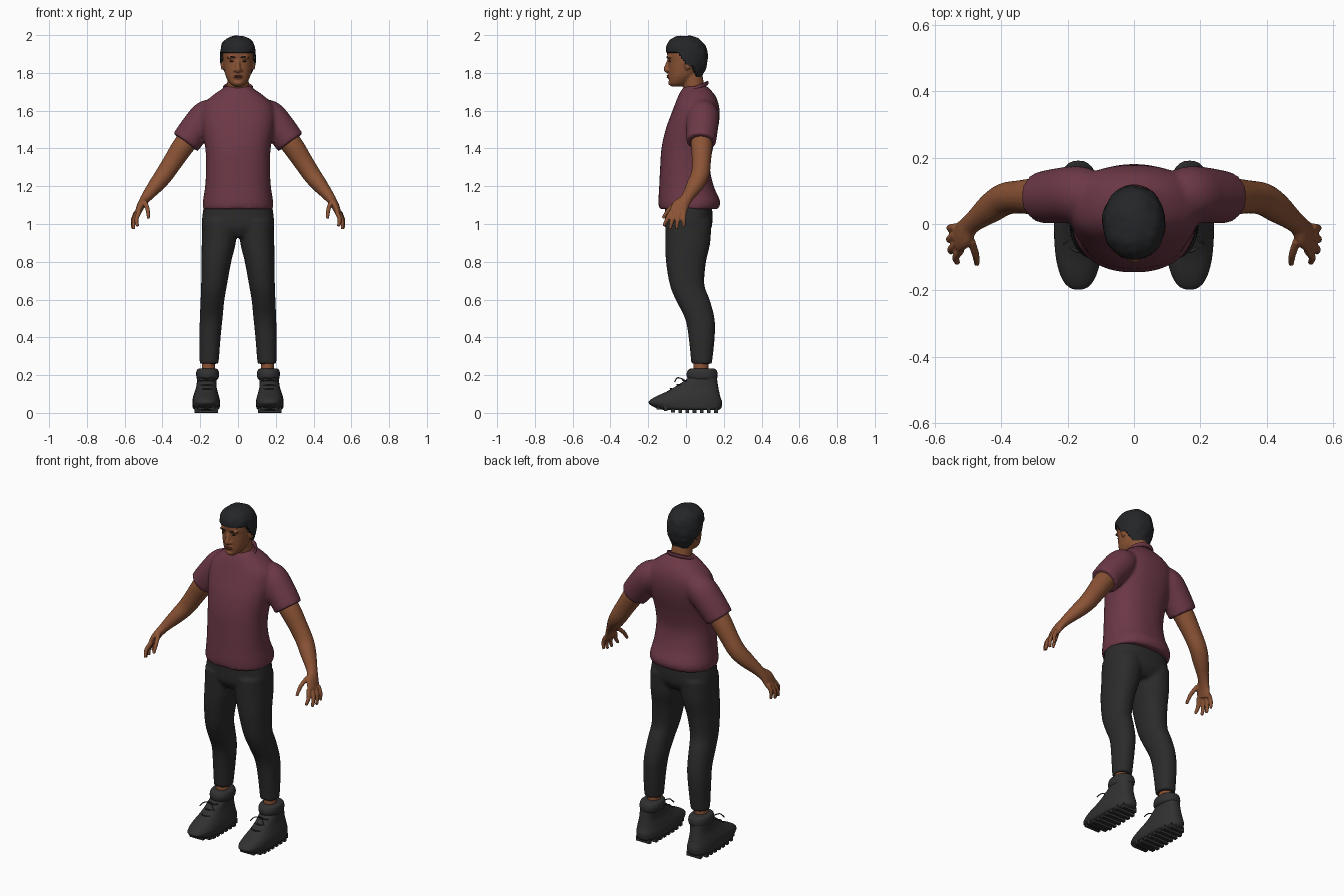
import bpy, bmesh, math, random
from mathutils import Vector, Matrix

random.seed(4)


def material(name, col):
    m = bpy.data.materials.new(name)
    m.diffuse_color = (*col, 1)
    return m


SKIN = material("brown skin", (0.26, 0.088, 0.036))
SHIRT = material("maroon cloth", (0.150, 0.040, 0.062))
TROUSER = material("charcoal cloth", (0.024, 0.024, 0.025))
BOOT = material("dark leather", (0.031, 0.031, 0.032))
HAIR = material("black hair", (0.018, 0.019, 0.021))
LIP = material("lip brown", (0.17, 0.05, 0.03))
EYE = material("dark eye", (0.03, 0.015, 0.01))


def catmull(rows, sub):
    """Smoothly interpolate a list of number tuples."""
    out = []
    for i in range(len(rows) - 1):
        a, b, c, d = (rows[max(0, min(len(rows) - 1, i + k))] for k in (-1, 0, 1, 2))
        for s in range(sub):
            t = s / sub
            out.append([0.5 * (2 * q + (r - p) * t + (2 * p - 5 * q + 4 * r - w) * t * t
                               + (3 * q - p - 3 * r + w) * t ** 3)
                        for p, q, r, w in zip(a, b, c, d)])
    return out + [list(rows[-1])]


def skin_rings(bm, rings):
    loops = [[bm.verts.new(p) for p in r] for r in rings]
    n = len(loops[0])
    for a, b in zip(loops, loops[1:]):
        for i in range(n):
            bm.faces.new((a[i], a[(i + 1) % n], b[(i + 1) % n], b[i]))
    bm.faces.new(loops[0])
    bm.faces.new(loops[-1])


def stack(bm, rows, power=2.0, n=40, sub=4):
    """Level rings: (z, x min, x max, y front, y back)."""
    rings = []
    for z, x0, x1, y0, y1 in catmull(rows, sub):
        ring = []
        for i in range(n):
            c, s = math.cos(math.tau * i / n), math.sin(math.tau * i / n)
            ring.append(((x0 + x1) / 2 + (x1 - x0) / 2 * math.copysign(abs(c) ** (2 / power), c),
                         (y0 + y1) / 2 + (y1 - y0) / 2 * math.copysign(abs(s) ** (2 / power), s), z))
        rings.append(ring)
    skin_rings(bm, rings)


def limb(bm, rows, n=20, sub=4):
    """Rings across a path: (x, y, z, radius along y, radius across)."""
    rows = catmull(rows, sub)
    pts = [Vector(r[:3]) for r in rows]
    rings = []
    for i, r in enumerate(rows):
        t = (pts[min(i + 1, len(pts) - 1)] - pts[max(i - 1, 0)]).normalized()
        ref = Vector((0, 1, 0)) if abs(t.y) < 0.9 else Vector((0, 0, 1))
        u = (ref - t * ref.dot(t)).normalized()
        v = t.cross(u)
        rings.append([pts[i] + u * (r[3] * math.cos(math.tau * k / n))
                      + v * (r[4] * math.sin(math.tau * k / n)) for k in range(n)])
    skin_rings(bm, rings)


def ball(bm, c, r):
    m = Matrix.Translation(c) @ Matrix.Diagonal((*r, 1))
    bmesh.ops.create_uvsphere(bm, u_segments=24, v_segments=14, radius=1, matrix=m)


def finish(bm, name, mat, voxel=0, smooth=4, side=1):
    if side < 0:
        bmesh.ops.scale(bm, vec=(-1, 1, 1), verts=bm.verts)
    bmesh.ops.recalc_face_normals(bm, faces=bm.faces)
    me = bpy.data.meshes.new(name)
    bm.to_mesh(me)
    bm.free()
    me.materials.append(mat)
    ob = bpy.data.objects.new(name, me)
    bpy.context.collection.objects.link(ob)
    if voxel:
        m = ob.modifiers.new("merge", 'REMESH')
        m.mode, m.voxel_size, m.use_smooth_shade = 'VOXEL', voxel, True
        s = ob.modifiers.new("soften", 'SMOOTH')
        s.factor, s.iterations = 0.5, smooth
    else:
        bpy.context.view_layer.objects.active = ob
        ob.select_set(True)
        bpy.ops.object.shade_smooth_by_angle(angle=math.radians(50))
        ob.select_set(False)
    return ob


def mirrored(rows):
    return [(-r[0], *r[1:]) for r in rows]


def sym(rows):
    return [(z, -x, x, y0, y1) for z, x, y0, y1 in rows]


# Shirt: torso and two sleeves merged
bm = bmesh.new()
stack(bm, sym([(1.08, .187, -.142, .17), (1.12, .186, -.146, .181), (1.2, .174, -.142, .147),
               (1.3, .169, -.137, .127), (1.4, .173, -.13, .143), (1.5, .19, -.108, .168),
               (1.57, .197, -.083, .178), (1.63, .186, -.06, .174), (1.68, .135, -.04, .155),
               (1.715, .085, -.02, .125), (1.73, .065, 0, .11)]), 2.3)
sleeve = [(.09, .09, 1.61, .06, .055), (.16, .09, 1.575, .084, .084),
          (.22, .086, 1.51, .084, .083), (.278, .08, 1.432, .078, .08)]
limb(bm, sleeve, 28)
limb(bm, mirrored(sleeve), 28)
finish(bm, "shirt", SHIRT, 0.009)

# Collar band, tilted down to the front
bm = bmesh.new()
ring = []
for i in range(40):
    a = math.tau * i / 40
    ring.append(Vector((.074 * math.cos(a), .042 + .07 * math.sin(a), 1.715 + .03 * math.sin(a))))
loops = []
for p in ring:
    d = (p - Vector((0, .042, 1.715))).normalized()
    loops.append([bm.verts.new(p + d * .008 * math.cos(k * math.tau / 8)
                               + Vector((0, 0, .012 * math.sin(k * math.tau / 8)))) for k in range(8)])
for i in range(40):
    a, b = loops[i], loops[(i + 1) % 40]
    for k in range(8):
        bm.faces.new((a[k], a[(k + 1) % 8], b[(k + 1) % 8], b[k]))
finish(bm, "collar", SHIRT)

# Trousers: hips and two legs merged
bm = bmesh.new()
stack(bm, sym([(1.12, .175, -.11, .135), (1.05, .188, -.112, .14),
               (.98, .188, -.11, .135), (.93, .15, -.08, .10)]), 2.4)
leg = [(1.02, .0, .188, -.11, .135), (.9, .012, .192, -.109, .128), (.8, .036, .193, -.106, .106),
       (.68, .058, .195, -.086, .097), (.6, .072, .198, -.055, .125), (.5, .082, .202, -.005, .151),
       (.4, .092, .205, .014, .152), (.26, .103, .203, .028, .137)]
stack(bm, leg, 2.2)
stack(bm, [(z, -b, -a, c, d) for z, a, b, c, d in leg], 2.2)
finish(bm, "trousers", TROUSER, 0.009)

# Head with neck, nose, ears, brow and chin merged
bm = bmesh.new()
stack(bm, sym([(1.728, .022, -.078, -.02), (1.745, .043, -.088, .01), (1.78, .064, -.09, .05),
               (1.82, .074, -.093, .08), (1.86, .08, -.094, .095), (1.9, .083, -.1, .1),
               (1.94, .077, -.095, .09), (1.975, .05, -.06, .06)]), 2.2)
stack(bm, sym([(1.62, .09, -.02, .13), (1.69, .063, -.012, .108), (1.73, .058, -.015, .098),
               (1.80, .056, -.03, .085)]))
limb(bm, [(0, -.091, 1.868, .008, .009), (0, -.101, 1.838, .011, .011), (0, -.106, 1.816, .012, .015),
          (0, -.096, 1.805, .008, .012)], 16)
ball(bm, (0, -.08, 1.747), (.024, .015, .014))
ball(bm, (0, -.088, 1.782), (.026, .011, .016))
for s in (-1, 1):
    ball(bm, (s * .083, .008, 1.845), (.009, .018, .03))
    ball(bm, (s * .016, -.094, 1.814), (.009, .009, .008))
    ball(bm, (s * .032, -.088, 1.882), (.026, .012, .008))
finish(bm, "head", SKIN, 0.005, 3)

# Facial details
bm = bmesh.new()
ball(bm, (0, -.094, 1.785), (.024, .008, .004))
ball(bm, (0, -.094, 1.777), (.020, .008, .005))
finish(bm, "lips", LIP)
for s, side in ((1, "left"), (-1, "right")):
    bm = bmesh.new()
    ball(bm, (s * .032, -.086, 1.861), (.012, .006, .004))
    finish(bm, side + "_eye", EYE)
    bm = bmesh.new()
    limb(bm, [(s * .015, -.099, 1.88, .003, .003), (s * .035, -.097, 1.886, .004, .004),
              (s * .056, -.082, 1.879, .002, .002)], 8)
    finish(bm, side + "_eyebrow", HAIR)

# Hair: lumpy cap tucked inside the head below the hairline
bm = bmesh.new()
stack(bm, sym([(1.77, .06, -.03, .085), (1.80, .078, -.07, .094), (1.84, .091, -.095, .11),
               (1.88, .095, -.106, .116), (1.93, .092, -.108, .108), (1.96, .081, -.097, .09),
               (1.985, .056, -.068, .064), (1.997, .024, -.03, .026)]), 2.1, 72, 7)
lumps = [Vector((random.uniform(-.1, .1), random.uniform(-.11, .12), random.uniform(1.8, 2.0)))
         for _ in range(110)]
mid = Vector((0, .005, 1.89))
for v in bm.verts:
    y = v.co.y
    line = 1.908 if y < -.05 else 1.908 - (y + .05) * 1.4 if y < 0 else 1.838
    if y > .03:
        line = max(1.775, 1.838 - (y - .03) * 2.5)
    near = min((v.co - q).length for q in lumps)
    v.co = mid + (v.co - mid) * (.78 if v.co.z < line else 1.035 - min(near, .03) * 1.6)
finish(bm, "hair", HAIR)

# Arms and boots on each side
fingers = [((.522, -.078, 1.065), (.538, -.10, 1.025), (.532, -.118, .988)),
           ((.532, -.058, 1.06), (.552, -.075, 1.015), (.552, -.085, .972)),
           ((.538, -.034, 1.06), (.556, -.045, 1.015), (.556, -.05, .972)),
           ((.538, -.010, 1.065), (.555, -.012, 1.025), (.553, -.012, .985)),
           ((.492, -.05, 1.115), (.478, -.092, 1.075), (.474, -.122, 1.03))]
for s, side in ((1, "left"), (-1, "right")):
    bm = bmesh.new()
    limb(bm, [(.22, .085, 1.50, .055, .06), (.285, .083, 1.42, .057, .058),
              (.345, .082, 1.33, .05, .052), (.39, .075, 1.262, .049, .048),
              (.43, .05, 1.21, .046, .042), (.475, .015, 1.155, .034, .031),
              (.497, -.005, 1.125, .033, .025), (.515, -.03, 1.095, .045, .021),
              (.532, -.045, 1.055, .045, .016)])
    for f in fingers:
        limb(bm, [(*p, r, r) for p, r in zip(f, (.0125, .0115, .0085))], 12)
    finish(bm, side + "_arm", SKIN, 0.005, 2, s)

    bm = bmesh.new()
    stack(bm, [(.14, .12, .195, .035, .125), (.23, .122, .192, .04, .118), (.3, .12, .19, .04, .12)])
    finish(bm, side + "_ankle", SKIN, side=s)

    bm = bmesh.new()
    stack(bm, [(.014, .112, .225, -.11, .17), (.024, .099, .238, -.155, .186),
               (.045, .095, .241, -.192, .191), (.062, .095, .241, -.196, .19),
               (.085, .1, .238, -.163, .182), (.11, .107, .23, -.108, .176),
               (.14, .114, .221, -.055, .17), (.18, .114, .216, .005, .164),
               (.2, .115, .213, .015, .16)], 2.5)
    finish(bm, side + "_boot", BOOT, side=s)

    bm = bmesh.new()
    stack(bm, [(.172, .122, .203, .03, .145), (.18, .106, .217, .01, .163),
               (.205, .1, .222, .003, .168), (.228, .106, .217, .012, .16),
               (.236, .122, .203, .03, .142)], 2.2)
    finish(bm, side + "_boot_cuff", BOOT, side=s)

    # Sole lugs
    bm = bmesh.new()
    for i in range(9):
        y = -.145 + i * .038
        lift = max(0, -.06 - y) * .2
        m = Matrix.Translation((.168, y, .014 + lift)) @ Matrix.Diagonal(
            (.125 if 0 < i < 8 else .09, .02, .028, 1))
        bmesh.ops.create_cube(bm, size=1, matrix=m)
    finish(bm, side + "_sole_lugs", BOOT, side=s)

    # Laces: crossing rows and two loose ends
    bm = bmesh.new()
    for y, z in ((-.083, .128), (-.048, .15), (-.018, .174)):
        limb(bm, [(.135, y + .02, z - .004, .004, .004), (.167, y, z, .004, .004),
                  (.199, y + .02, z - .004, .004, .004)], 8)
    for e in (-1, 1):
        limb(bm, [(.167, -.015, .178, .003, .003), (.167 + e * .025, -.045, .186, .003, .003),
                  (.167 + e * .045, -.06, .165, .003, .003)], 8)
    finish(bm, side + "_laces", BOOT, side=s)
